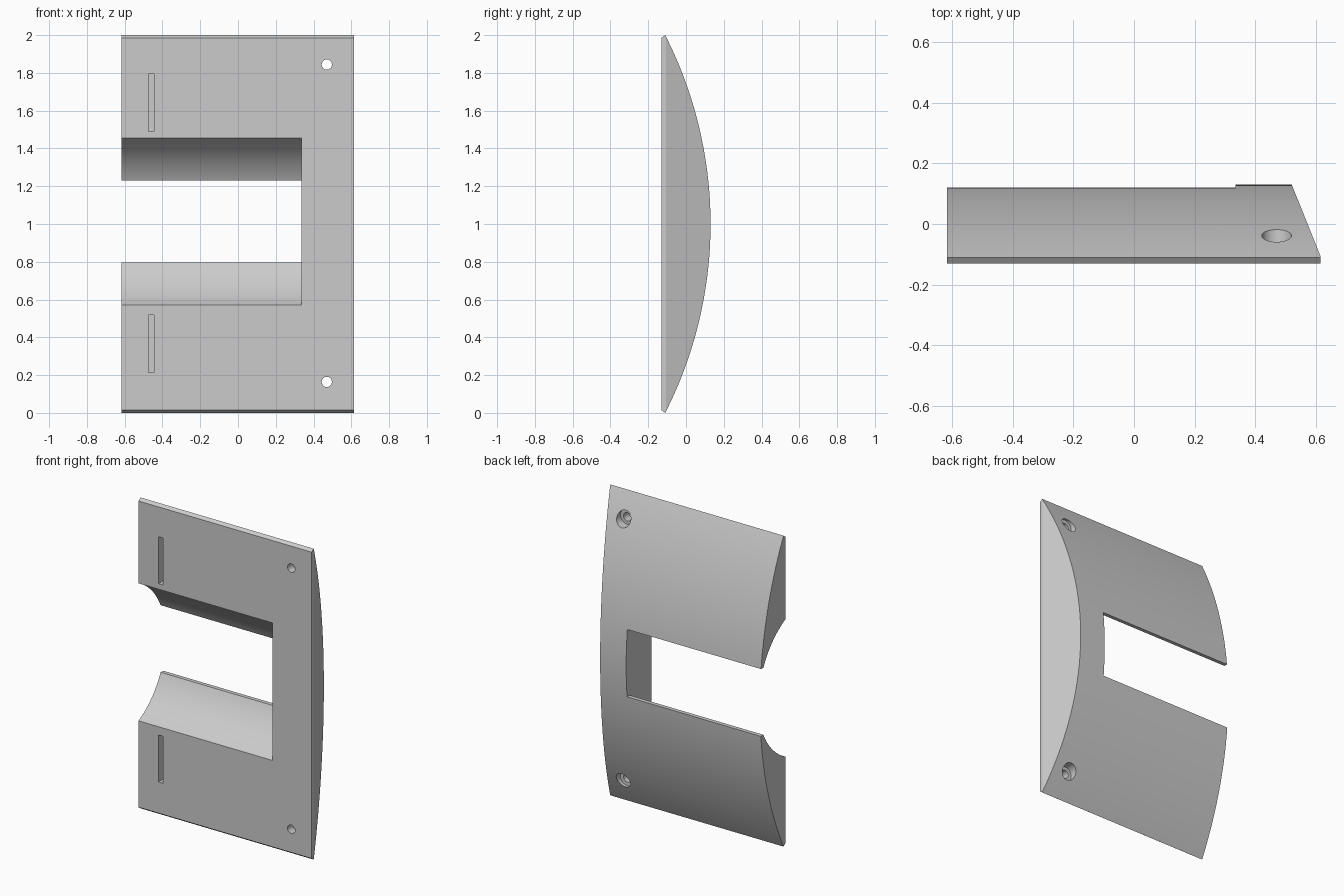
import bpy
import bmesh
import math
from mathutils import Vector

cube = bpy.data.objects.get("Cube")
if cube:
    bpy.data.objects.remove(cube, do_unlink=True)

grey = bpy.data.materials.new("plain grey")
grey.use_nodes = True
grey.diffuse_color = (0.6, 0.6, 0.6, 1)
grey.node_tree.nodes["Principled BSDF"].inputs["Base Color"].default_value = (0.6, 0.6, 0.6, 1)

FRONT, BACK = -0.13, 0.13
LEFT_END, RIGHT_END = -0.617, 0.615


def prism(name, profile, x0, x1):
    """Extrude a (y, z) outline along x."""
    bm = bmesh.new()
    face = bm.faces.new([bm.verts.new((x0, y, z)) for y, z in profile])
    ext = bmesh.ops.extrude_face_region(bm, geom=[face])
    moved = [v for v in ext["geom"] if isinstance(v, bmesh.types.BMVert)]
    bmesh.ops.translate(bm, verts=moved, vec=(x1 - x0, 0, 0))
    bmesh.ops.recalc_face_normals(bm, faces=bm.faces)
    return to_object(name, bm)


def to_object(name, bm):
    mesh = bpy.data.meshes.new(name)
    bm.to_mesh(mesh)
    bm.free()
    mesh.materials.append(grey)
    obj = bpy.data.objects.new(name, mesh)
    bpy.context.collection.objects.link(obj)
    return obj


def arc(cy, cz, radius, a0, a1, steps):
    """Points (y, z) on a circle, angles measured from +y."""
    angles = [a0 + (a1 - a0) * i / steps for i in range(steps + 1)]
    return [(cy + radius * math.cos(a), cz + radius * math.sin(a)) for a in angles]


def rod(name, x, z, radius, y0, y1):
    return prism_y(name, x, z, radius, y0, y1)


def prism_y(name, x, z, radius, y0, y1):
    """Cylinder lying along y."""
    bpy.ops.mesh.primitive_cylinder_add(
        vertices=48, radius=radius, depth=y1 - y0,
        location=(x, (y0 + y1) / 2, z), rotation=(math.pi / 2, 0, 0))
    obj = bpy.context.object
    obj.name = name
    return obj


def cut(target, cutter):
    mod = target.modifiers.new("cut", "BOOLEAN")
    mod.operation = "DIFFERENCE"
    mod.solver = "EXACT"
    mod.object = cutter
    bpy.context.view_layer.objects.active = target
    bpy.ops.object.modifier_apply(modifier=mod.name)
    bpy.data.objects.remove(cutter, do_unlink=True)


# Plate with a flat front, small bevelled tips and a curved back
sag = 0.24
radius = (1 + sag * sag) / (2 * sag)
half = math.asin(1 / radius)
outline = [(FRONT, 1.985), (FRONT, 0.015)]
outline += arc(BACK - radius, 1, radius, -half, half, 64)
plate = prism("curved_plate", outline, LEFT_END, RIGHT_END)

# Slanted end
bm = bmesh.new()
bm.from_mesh(plate.data)
cut_geom = bmesh.ops.bisect_plane(
    bm, geom=bm.verts[:] + bm.edges[:] + bm.faces[:], clear_outer=True,
    plane_co=Vector((RIGHT_END, -0.107, 0)), plane_no=Vector((0.237, 0.095, 0)))
rim = [e for e in cut_geom["geom_cut"] if isinstance(e, bmesh.types.BMEdge)]
bmesh.ops.holes_fill(bm, edges=[e for e in bm.edges if e.is_boundary], sides=0)
bmesh.ops.recalc_face_normals(bm, faces=bm.faces)
bm.to_mesh(plate.data)
bm.free()

# Open notch: round hollow at the front narrowing to a straight gap at the back
mid, gap = 1.013, 0.216
hollow_y, hollow_r = -0.35, 0.494
reach = math.asin(gap / hollow_r)
start = math.acos((FRONT - 0.02 - hollow_y) / hollow_r)
notch = [(FRONT - 0.02, mid - hollow_r * math.sin(start))]
notch += arc(hollow_y, mid, hollow_r, -start, -reach, 20)[1:]
notch += [(0.3, mid - gap), (0.3, mid + gap)]
notch += arc(hollow_y, mid, hollow_r, reach, start, 20)
cut(plate, prism("notch_cutter", notch, -0.8, 0.335))

# Blind strap slots and counterbored screw holes
for side in (-1, 1):
    z = 1.004 + side * 0.638
    slot = [(-0.2, z - 0.151), (-0.05, z - 0.151), (-0.05, z + 0.151), (-0.2, z + 0.151)]
    cut(plate, prism("slot_cutter", slot, -0.475, -0.444))
    z = 1.004 + side * 0.84
    cut(plate, rod("hole_cutter", 0.47, z, 0.027, -0.3, 0.3))
    cut(plate, rod("counterbore_cutter", 0.47, z, 0.049, -0.075, 0.3))

# Smooth curves with crisp edges
bpy.ops.object.select_all(action="DESELECT")
plate.select_set(True)
bpy.context.view_layer.objects.active = plate
bpy.ops.object.shade_smooth_by_angle(angle=math.radians(20))
